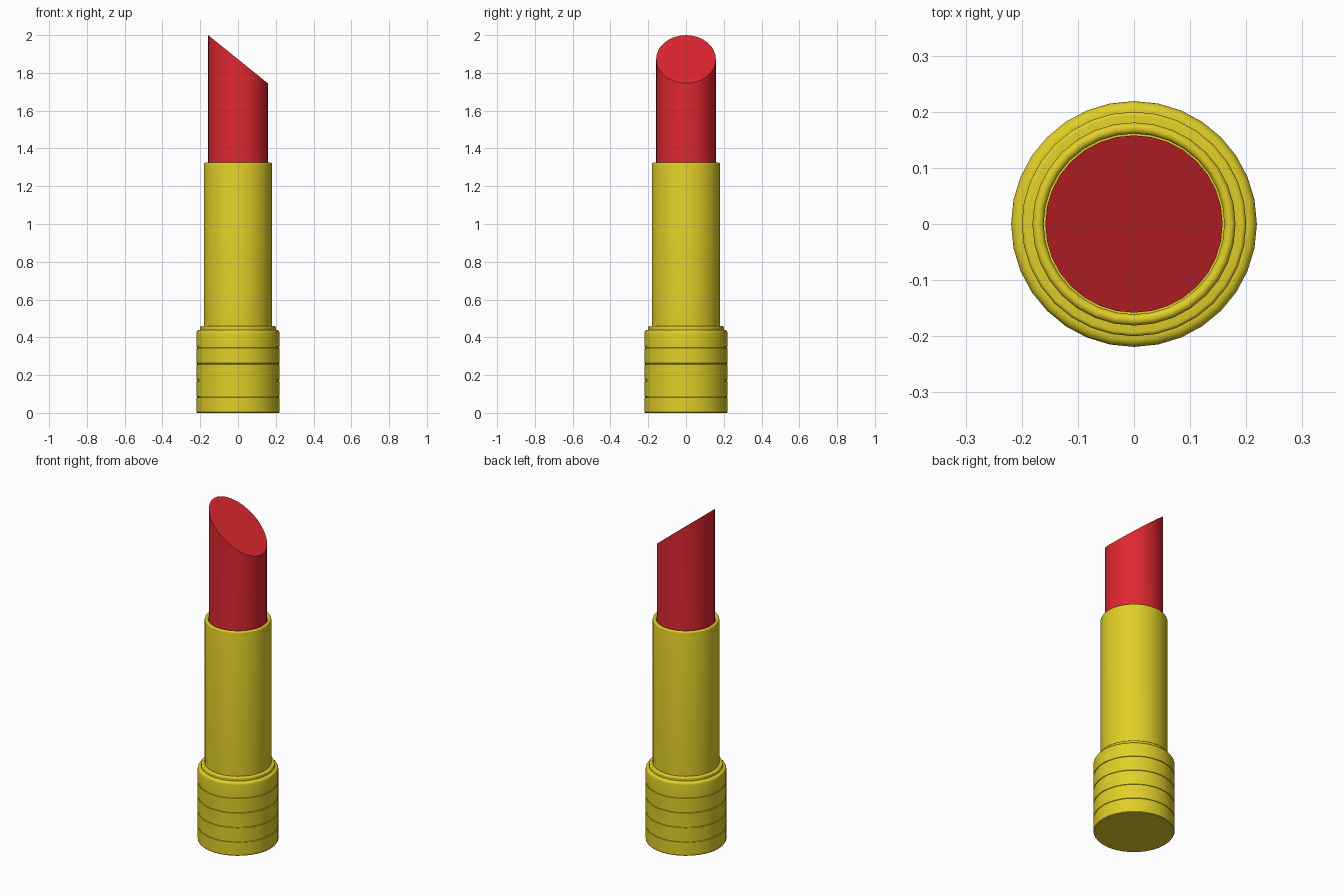
import bpy, bmesh, math

if "Cube" in bpy.data.objects:
    bpy.data.objects.remove(bpy.data.objects["Cube"])

SIDES = 32


def material(name, rgb):
    m = bpy.data.materials.new(name)
    m.diffuse_color = (*rgb, 1)
    m.use_nodes = True
    m.node_tree.nodes["Principled BSDF"].inputs["Base Color"].default_value = m.diffuse_color
    return m


def lathe(name, profile, mat):
    """Revolve (radius, z) points around z and cap both ends."""
    bm = bmesh.new()
    rings = []
    for r, z in profile:
        rings.append([bm.verts.new((r * math.cos(2 * math.pi * i / SIDES),
                                    r * math.sin(2 * math.pi * i / SIDES), z))
                      for i in range(SIDES)])
    for a, b in zip(rings, rings[1:]):
        for i in range(SIDES):
            j = (i + 1) % SIDES
            bm.faces.new((a[i], a[j], b[j], b[i]))
    bm.faces.new(rings[0][::-1])
    bm.faces.new(rings[-1])
    mesh = bpy.data.meshes.new(name)
    bm.to_mesh(mesh)
    bm.free()
    ob = bpy.data.objects.new(name, mesh)
    bpy.context.collection.objects.link(ob)
    mesh.materials.append(mat)
    return ob


def smooth(ob):
    bpy.ops.object.select_all(action='DESELECT')
    ob.select_set(True)
    bpy.context.view_layer.objects.active = ob
    bpy.ops.object.shade_smooth_by_angle(angle=math.radians(35))


def fillet(r, z, rad, start, end, steps=4):
    """Arc points for a rounded profile corner centred on (r, z)."""
    return [(r + rad * math.cos(math.radians(start + (end - start) * k / steps)),
             z + rad * math.sin(math.radians(start + (end - start) * k / steps)))
            for k in range(steps + 1)]


gold = material("gold", (0.75, 0.62, 0.02))
red = material("red", (0.75, 0.02, 0.03))

# Base with fine engraved rings and a rounded shoulder
R = 0.219
base = [(R - 0.003, 0), (R, 0.004)]
for z in (0.085, 0.172, 0.26, 0.347):
    base += [(R, z - 0.003), (R - 0.003, z - 0.002), (R - 0.003, z + 0.002), (R, z + 0.003)]
base += fillet(R - 0.016, 0.424, 0.016, 0, 90) + [(0.19, 0.44)]
smooth(lathe("base", base, gold))

# Thin collar between base and tube
smooth(lathe("collar", [(0.2, 0.43), (0.2, 0.453)] + fillet(0.193, 0.453, 0.007, 0, 90)
             + [(0.175, 0.46)], gold))

# Tube with rounded rim and a recess for the stick
smooth(lathe("tube", [(0.181, 0.45)] + fillet(0.171, 1.315, 0.01, 0, 180, 8)
             + [(0.161, 1.25)], gold))

# Stick with slanted flat tip: shear the top ring
stick = lathe("lipstick_stick", [(0.158, 1.25), (0.158, 1.8725)], red)
for v in stick.data.vertices:
    if v.co.z > 1.5:
        v.co.z -= v.co.x * 0.1275 / 0.158
smooth(stick)
